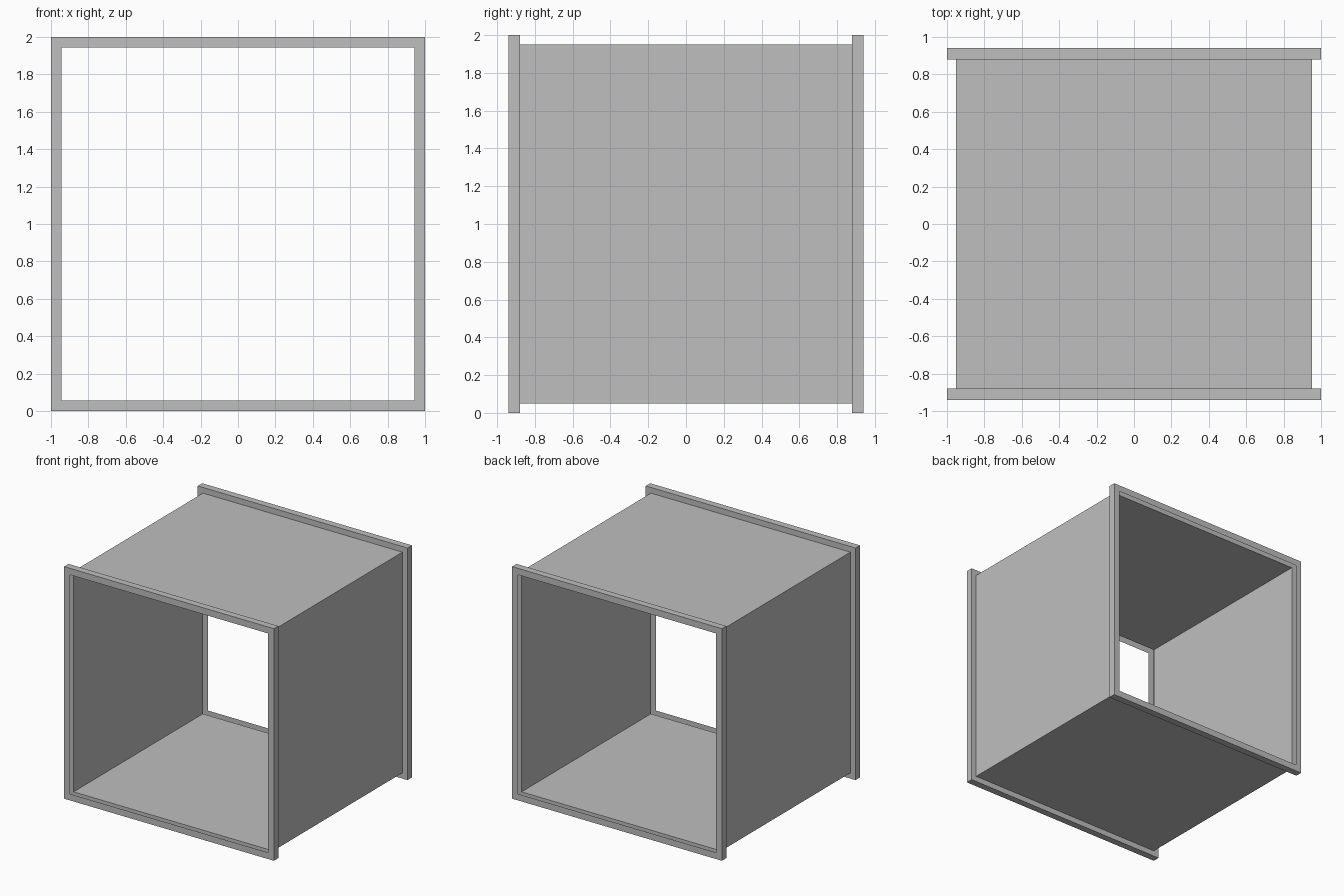
import bpy

cube = bpy.data.objects.get("Cube")
if cube:
    bpy.data.objects.remove(cube, do_unlink=True)

grey = bpy.data.materials.new("plain grey")
colour = (0.52, 0.52, 0.52, 1)
grey.diffuse_color = colour
grey.use_nodes = True
grey.node_tree.nodes["Principled BSDF"].inputs["Base Color"].default_value = colour

CENTRE_Z = 1.0
OUTER, OPENING, WALL = 1.0, 0.944, 0.951   # half widths of rim, opening and duct
END, INNER_END = 0.94, 0.88                # rim faces along the depth


def square_sweep(name, profile):
    """Skin square loops given as (half width, depth) pairs."""
    verts, faces = [], []
    for r, y in profile:
        for sx, sz in ((-1, -1), (1, -1), (1, 1), (-1, 1)):
            verts.append((sx * r, y, CENTRE_Z + sz * r))
    for k in range(len(profile) - 1):
        a, b = 4 * k, 4 * k + 4
        for i in range(4):
            j = (i + 1) % 4
            faces.append((b + i, b + j, a + j, a + i))
    mesh = bpy.data.meshes.new(name)
    mesh.from_pydata(verts, [], faces)
    mesh.materials.append(grey)
    obj = bpy.data.objects.new(name, mesh)
    bpy.context.collection.objects.link(obj)
    return obj


# Thin square duct, open at both ends
square_sweep("duct_walls", [(WALL, -INNER_END), (WALL, INNER_END)])

# Hollow rims, open on the inside
rim = [(OPENING, -END), (OUTER, -END), (OUTER, -INNER_END), (WALL, -INNER_END)]
square_sweep("front_rim", rim)
square_sweep("back_rim", [(r, -y) for r, y in reversed(rim)])
